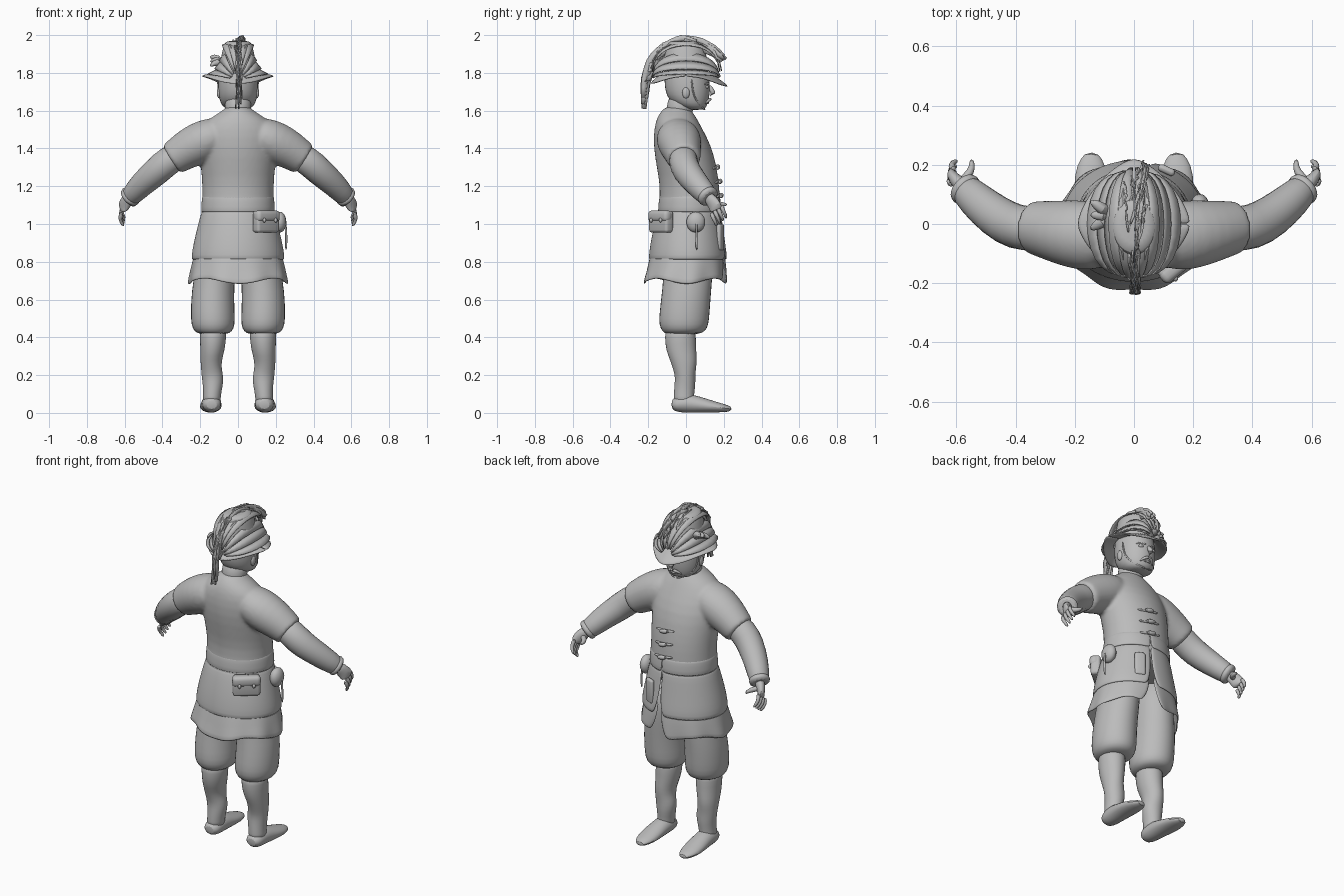
import bpy, bmesh, math, random
from mathutils import Vector

random.seed(4)
cube = bpy.data.objects.get("Cube")
if cube:
    bpy.data.objects.remove(cube, do_unlink=True)

grey = bpy.data.materials.new("plain grey")
grey.use_nodes = True
grey.diffuse_color = (0.5, 0.5, 0.5, 1)
grey.node_tree.nodes["Principled BSDF"].inputs["Base Color"].default_value = (0.5, 0.5, 0.5, 1)


def finish(name, bm, subdiv=1, mirror=False, thick=0.0, angle=50, fuse=0.0):
    bmesh.ops.recalc_face_normals(bm, faces=bm.faces)
    mesh = bpy.data.meshes.new(name)
    bm.to_mesh(mesh)
    bm.free()
    mesh.materials.append(grey)
    ob = bpy.data.objects.new(name, mesh)
    bpy.context.collection.objects.link(ob)
    bpy.ops.object.select_all(action="DESELECT")
    bpy.context.view_layer.objects.active = ob
    ob.select_set(True)
    bpy.ops.object.shade_smooth_by_angle(angle=math.radians(angle))
    if thick:
        mod = ob.modifiers.new("thickness", "SOLIDIFY")
        mod.thickness = thick
        mod.offset = 0
    if mirror:
        mod = ob.modifiers.new("mirror", "MIRROR")
        mod.use_mirror_merge = False
    if subdiv:
        mod = ob.modifiers.new("smooth", "SUBSURF")
        mod.levels = mod.render_levels = subdiv
    if fuse:
        mod = ob.modifiers.new("fuse", "REMESH")
        mod.mode = "VOXEL"
        mod.voxel_size = fuse
        mod.use_smooth_shade = True
        mod = ob.modifiers.new("soften", "SMOOTH")
        mod.iterations = 6
    return ob


def skin(bm, loops, closed=True):
    """Bridge successive loops of points; closed loops also get end caps."""
    rows = [[bm.verts.new(p) for p in loop] for loop in loops]
    n = len(rows[0])
    for a, b in zip(rows, rows[1:]):
        for i in range(n if closed else n - 1):
            j = (i + 1) % n
            bm.faces.new((a[i], a[j], b[j], b[i]))
    if closed:
        bm.faces.new(rows[0])
        bm.faces.new(rows[-1])


def add_loft(bm, rings, n=16):
    """Stack of level ellipses: x, y, z, half width, half depth."""
    skin(bm, [[(x + 1.02 * rx * math.cos(k * math.tau / n),
                y + 1.02 * ry * math.sin(k * math.tau / n), z) for k in range(n)]
              for x, y, z, rx, ry in rings])


def loft(name, rings, n=16, **kw):
    bm = bmesh.new()
    add_loft(bm, rings, n)
    return finish(name, bm, **kw)


def add_tube(bm, pts, radii, n=12):
    pts = [Vector(p) for p in pts]
    loops = []
    for i, p in enumerate(pts):
        t = (pts[min(i + 1, len(pts) - 1)] - pts[max(i - 1, 0)]).normalized()
        up = Vector((0, 0, 1)) if abs(t.z) < 0.95 else Vector((0, 1, 0))
        side = t.cross(up).normalized()
        up = side.cross(t)
        r = radii[i] if isinstance(radii, list) else radii
        a, b = r if isinstance(r, tuple) else (r, r)
        loops.append([p + side * a * 1.03 * math.cos(k * math.tau / n)
                      + up * b * 1.03 * math.sin(k * math.tau / n) for k in range(n)])
    skin(bm, loops)


def tube(name, pts, radii, n=12, **kw):
    bm = bmesh.new()
    add_tube(bm, pts, radii, n)
    return finish(name, bm, **kw)


def skirt(name, rings, ripple=0.0, n=40, thick=0.012):
    """Cloth open at the front: y, z, half width, half depth, half gap in degrees."""
    bm = bmesh.new()
    loops = []
    for i, (y, z, rx, ry, gap) in enumerate(rings):
        w = ripple * i / len(rings)
        loop = []
        for k in range(n + 1):
            a = math.radians(80 + gap + (360 - 2 * gap) * k / n)
            f = 1 + 2 * w * math.sin(9 * a)
            loop.append((rx * f * math.cos(a), y + ry * f * math.sin(a), z + w * math.cos(4 * a + 3)))
        loops.append(loop)
    skin(bm, loops, closed=False)
    return finish(name, bm, thick=thick)


def block(name, loc, size, yaw=0.0, bevel=0.015):
    bm = bmesh.new()
    bmesh.ops.create_cube(bm, size=1)
    bmesh.ops.scale(bm, vec=size, verts=bm.verts)
    bmesh.ops.bevel(bm, geom=bm.edges[:], offset=bevel, segments=3, affect="EDGES", profile=0.5)
    ob = finish(name, bm, subdiv=0)
    ob.location = loc
    ob.rotation_euler.z = yaw


def ball(name, loc, size, mirror=False):
    bm = bmesh.new()
    bmesh.ops.create_uvsphere(bm, u_segments=16, v_segments=10, radius=1)
    bmesh.ops.scale(bm, vec=size, verts=bm.verts)
    bmesh.ops.translate(bm, vec=loc, verts=bm.verts)
    finish(name, bm, subdiv=0, mirror=mirror)


# Legs and feet
loft("breeches", [(.11, .01, .95, .1, .13), (.118, .015, .78, .105, .13), (.134, .003, .64, .113, .13),
                  (.134, -.008, .53, .116, .133), (.132, -.012, .465, .116, .132),
                  (.131, -.012, .43, .1, .113), (.13, -.02, .415, .07, .085)], mirror=True)
loft("stockings", [(.132, -.03, .46, .07, .08), (.132, -.03, .4, .07, .082), (.135, -.026, .33, .064, .08),
                   (.143, -.012, .275, .056, .07), (.141, -.008, .23, .054, .06),
                   (.134, -.004, .19, .058, .053), (.133, -.006, .14, .052, .056),
                   (.138, -.012, .09, .045, .052), (.139, -.01, .04, .05, .058)], mirror=True)
tube("shoes", [(.139, -.078, .042), (.139, -.05, .044), (.14, 0, .052), (.142, .06, .045),
               (.145, .13, .034), (.145, .2, .025), (.142, .243, .02)],
     [(.03, .025), (.05, .04), (.053, .052), (.055, .045), (.06, .033), (.05, .022), (.022, .012)], mirror=True)

# Tunic body and sleeves fused into one cloth
bm = bmesh.new()
add_loft(bm, [(0, -.045, 1.625, .062, .06), (0, -.05, 1.6, .078, .078), (0, -.05, 1.57, .135, .1),
              (0, -.043, 1.51, .2, .125), (0, -.018, 1.41, .205, .153), (0, .004, 1.3, .194, .157),
              (0, .02, 1.2, .186, .155), (0, .02, 1.1, .187, .16), (0, .015, 1.02, .197, .168),
              (0, .01, .97, .17, .14)], 24)
for s in (-1, 1):
    add_tube(bm, [(s * .06, -.045, 1.49), (s * .13, -.043, 1.465), (s * .2, -.035, 1.43), (s * .28, -.022, 1.39),
                  (s * .335, -.012, 1.352), (s * .35, -.01, 1.341), (s * .352, -.01, 1.34)],
             [.08, (.115, .1), (.116, .112), (.1, .1), (.089, .089), (.086, .086), .06], 20)
finish("tunic_body", bm, fuse=.01)
skirt("tunic_skirt", [(.02, 1.075, .184, .157, .5), (.015, 1.02, .2, .17, .6), (.01, .93, .222, .187, 1),
                      (.01, .86, .237, .198, 4), (.01, .81, .242, .203, 8)])
skirt("shirt_tail", [(.01, .88, .215, .18, 2), (.005, .8, .238, .2, 4), (0, .745, .25, .208, 8),
                     (-.006, .695, .262, .22, 14)], ripple=.02)
skirt("sash", [(.02, 1.15, .186, .155, 0), (.02, 1.12, .189, .161, 0), (.02, 1.06, .193, .166, 0)], thick=.008)

# Crossed collar edges and toggles on the chest
tube("collar_edges", [(.075, -.03, 1.595), (.075, .03, 1.555), (.045, .09, 1.48), (.005, .135, 1.38)],
     .008, n=8, mirror=True)
bm = bmesh.new()
for z, y in ((1.3, .162), (1.225, .174), (1.15, .18)):
    add_tube(bm, [(-.04, y - .004, z + .012), (.03, y, z), (.1, y - .02, z - .006)], .008, 8)
    add_tube(bm, [(.0, y + .006, z + .008), (.03, y + .008, z), (.06, y + .003, z - .004)], [.01, .015, .01], 8)
finish("toggles", bm)

# Forearms and hands
tube("forearms", [(.29, -.015, 1.38), (.37, -.017, 1.335), (.43, 0, 1.28), (.51, .058, 1.21),
                  (.565, .112, 1.15), (.578, .124, 1.137)], [.07, .079, .077, .067, .057, .045], mirror=True)
tube("cuffs", [(.555, .103, 1.161), (.57, .117, 1.146), (.582, .128, 1.134)], [.055, .06, .054], mirror=True)
bm = bmesh.new()
add_tube(bm, [(.565, .112, 1.15), (.592, .138, 1.12), (.61, .157, 1.088), (.612, .162, 1.07)],
         [.03, (.024, .036), (.02, .042), (.014, .034)])
for i in range(4):
    base = Vector((.612, .158, 1.083)) + Vector((-.1, .75, .6)) * .023 * (i - 1.5)
    add_tube(bm, [base, base + Vector((.01, .012, -.03)), base + Vector((.004, .024, -.052)),
                  base + Vector((-.012, .03, -.075))], [.013, .0125, .011, .006], 8)
add_tube(bm, [(.588, .138, 1.115), (.56, .165, 1.108), (.546, .19, 1.104), (.549, .22, 1.103)],
         [.016, .016, .012, .007], 8)
finish("hands", bm, mirror=True)

# Belt pouches with flaps, studs and strap
yaw = math.radians(40)
block("back_pouch", (.148, -.132, 1.012), (.15, .055, .115), yaw)
block("back_pouch_flap", (.153, -.138, 1.042), (.155, .053, .06), yaw, .02)
for k in (-1, 1):
    ball("pouch_stud", (.17 + .03 * k, -.16 + .025 * k, 1.02), (.009, .009, .012))
ball("side_pouch", (.222, .052, 1.01), (.034, .05, .055))
tube("side_strap", [(.247, .055, 1.03), (.255, .055, .97), (.256, .055, .91), (.254, .057, .86)], .006, n=8)
block("front_sheath", (.11, .182, .93), (.06, .025, .14), math.radians(-25), .012)

# Head and face
loft("head", [(0, .055, 1.603, .05, .04), (0, .03, 1.622, .084, .08), (0, .014, 1.66, .1, .108),
              (0, .008, 1.71, .106, .12), (0, .005, 1.77, .106, .12), (0, 0, 1.84, .095, .11),
              (0, 0, 1.9, .08, .09)])
loft("neck", [(0, -.04, 1.55, .07, .07), (0, -.03, 1.62, .07, .07), (0, -.02, 1.69, .07, .075)])
tube("nose", [(0, .12, 1.735), (0, .135, 1.71), (0, .148, 1.69), (0, .125, 1.675)], [.01, .014, .018, .012], 10)
ball("eyes", (.04, .107, 1.725), (.018, .014, .01), mirror=True)
tube("eyebrows", [(.015, .122, 1.74), (.04, .118, 1.747), (.07, .094, 1.738)], [.005, .007, .004], 8, mirror=True)
tube("moustache", [(0, .13, 1.662), (.025, .122, 1.657), (.045, .1, 1.635)], [.01, .009, .004], 8, mirror=True)
tube("lips", [(-.025, .109, 1.64), (0, .122, 1.642), (.025, .109, 1.64)], [.004, .007, .004], 8)
ball("ears", (.1, .0, 1.695), (.012, .02, .03), mirror=True)
tube("chin_straps", [(.107, .03, 1.77), (.104, .035, 1.7), (.094, .052, 1.655), (.05, .088, 1.615), (0, .102, 1.603)],
     .005, n=8, mirror=True)

# Hat crown and pointed brim
loft("hat_crown", [(0, 0, 1.775, .112, .13), (0, 0, 1.85, .095, .118), (0, -.005, 1.92, .082, .105),
                   (0, -.01, 1.962, .07, .09), (0, -.01, 1.97, .05, .06)], n=20)
bm = bmesh.new()
loops = []
for s in (0, .35, .7, 1):
    loop = []
    for k in range(33):
        c, d = math.cos(k * math.tau / 32), math.sin(k * math.tau / 32)
        p = 1 - .13 * s * abs(2 * c * d)
        drop = (.055 if d > 0 else .04) * d * d
        loop.append(((.1 + .095 * s) * c * p, (.12 + (.105 if d > 0 else .07) * s) * d * p,
                     1.8 - .018 * s - drop * s))
    loops.append(loop)
skin(bm, loops, closed=False)
finish("hat_brim", bm, thick=.012)


def ribbon(bm, pts, normals, widths):
    """Flat strip whose width runs along the given directions."""
    skin(bm, [[Vector(p) - Vector(d) * w, Vector(p) + Vector(d) * w]
              for p, d, w in zip(pts, normals, widths)], closed=False)


# Lens shaped feathers: tall ones hug the crown, low ones lie on the brim
bm = bmesh.new()
for side in (-1, 1):
    for x, length, height, tilt in ((.03, .19, .195, .1), (.062, .18, .19, .4), (.085, .175, .12, 1.5),
                                    (.108, .18, .075, 1.2), (.135, .175, .04, .5)):
        ts = [math.pi * (.04 + .92 * i / 12) for i in range(13)]
        pts = [(side * x * math.sin(t) ** .6, length * math.cos(t), 1.765 + height * math.sin(t) ** .7) for t in ts]
        slope = Vector((side, 0, -tilt)).normalized()
        ribbon(bm, pts, [slope] * 13, [.003 + .022 * math.sin(t) for t in ts])
finish("crown_feathers", bm, subdiv=0, thick=.006, angle=30)

# Ragged plume sweeping from the brow over the crown and down the back
arc = [Vector((0, y, z)) for y, z in ((.215, 1.865), (.15, 1.92), (.07, 1.958), (-.02, 1.972),
                                      (-.11, 1.94), (-.18, 1.865), (-.213, 1.76), (-.222, 1.61))]


def along(t):
    i = min(int(t), len(arc) - 2)
    return arc[i].lerp(arc[i + 1], t - i)


bm = bmesh.new()
for f in range(28):
    t0 = random.uniform(0, 4.6)
    t1 = min(7, t0 + random.uniform(1.8, 3.6))
    spread = .05 if t1 < 5 else .022
    off, x0, x1 = random.uniform(-.02, .01), random.uniform(-spread, spread), random.uniform(-.02, .02)
    pts, dirs = [], []
    for i in range(10):
        t = t0 + (t1 - t0) * i / 9
        tangent = along(min(t + .3, 7)) - along(max(t - .3, 0))
        out = Vector((0, tangent.z, -tangent.y)).normalized()
        pts.append(along(t) + out * off + Vector((x0 + (x1 - x0) * i / 9, 0, 0)))
        dirs.append((out + Vector((random.uniform(-.4, .4), 0, 0))).normalized())
    ribbon(bm, pts, dirs, [.005 + .017 * math.sin(math.pi * (i + .6) / 10.5) for i in range(10)])
finish("plume", bm, subdiv=0, thick=.005, angle=30)

# Small side tuft on the hat
bm = bmesh.new()
for a in (-.5, 0, .5):
    add_tube(bm, [(-.08, .03, 1.83), (-.11, .03 + a * .05, 1.875 + a * .02), (-.15, .03 + a * .1, 1.86 + a * .05)],
             [.02, .024, .008], 8)
finish("hat_tuft", bm)
